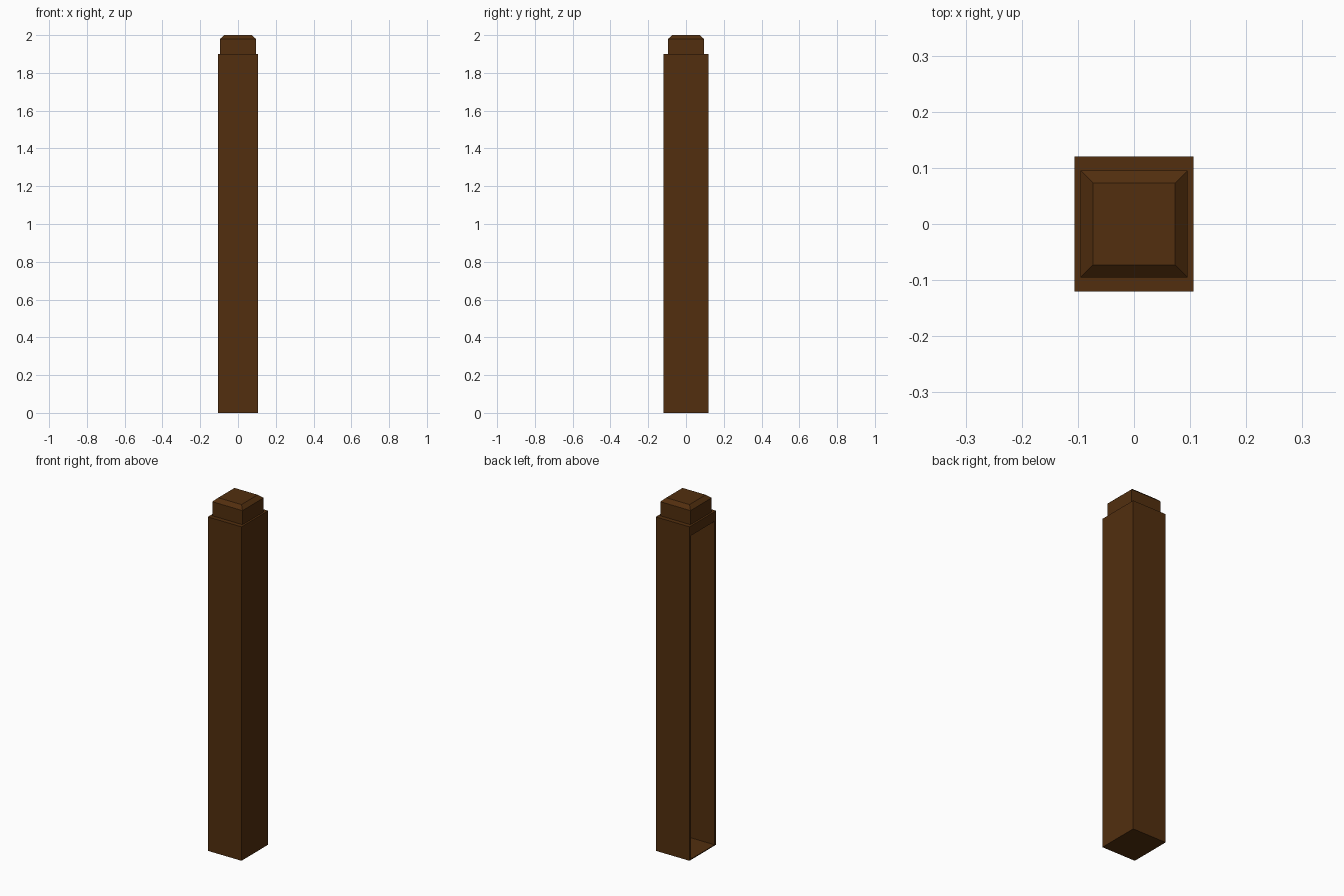
import bpy
import bmesh

if "Cube" in bpy.data.objects:
    bpy.data.objects.remove(bpy.data.objects["Cube"], do_unlink=True)

HALF_X, HALF_Y = 0.106, 0.12
WALL = 0.015
SHOULDER, LINTEL = 1.9, 1.845

wood = bpy.data.materials.new("dark_brown_wood")
wood.use_nodes = True
colour = (0.085, 0.028, 0.0045, 1)
wood.diffuse_color = colour
shader = wood.node_tree.nodes["Principled BSDF"]
shader.inputs["Base Color"].default_value = colour
shader.inputs["Roughness"].default_value = 0.8


def finish(name, bm):
    bmesh.ops.recalc_face_normals(bm, faces=bm.faces)
    mesh = bpy.data.meshes.new(name)
    bm.to_mesh(mesh)
    bm.free()
    mesh.materials.append(wood)
    obj = bpy.data.objects.new(name, mesh)
    bpy.context.collection.objects.link(obj)
    return obj


def add_box(bm, low, high):
    verts = bmesh.ops.create_cube(bm, size=1)["verts"]
    for v in verts:
        for i in range(3):
            v.co[i] = high[i] if v.co[i] > 0 else low[i]
    return verts


# Hollow post, open along its right-hand side
bm = bmesh.new()
add_box(bm, (-HALF_X, -HALF_Y, 0), (HALF_X, HALF_Y, SHOULDER))
post = finish("post", bm)

bm = bmesh.new()
add_box(bm, (-HALF_X * 2, WALL - HALF_Y, 0.005),
        (HALF_X - WALL, HALF_Y - WALL, LINTEL))
cutter = finish("post_hollow_cutter", bm)
cutter.hide_render = True
cutter.hide_viewport = True

hollow = post.modifiers.new("hollow", "BOOLEAN")
hollow.operation = "DIFFERENCE"
hollow.solver = "EXACT"
hollow.object = cutter

# Square cap with a chamfered top
bm = bmesh.new()
add_box(bm, (-0.095, -0.095, SHOULDER), (0.095, 0.095, 1.98))
top = max(bm.faces, key=lambda f: f.calc_center_median().z)
raised = bmesh.ops.extrude_face_region(bm, geom=[top])["geom"]
bmesh.ops.delete(bm, geom=[top], context="FACES_ONLY")
for v in raised:
    if isinstance(v, bmesh.types.BMVert):
        v.co = (v.co.x * 0.77, v.co.y * 0.77, 2.0)
finish("cap", bm)
